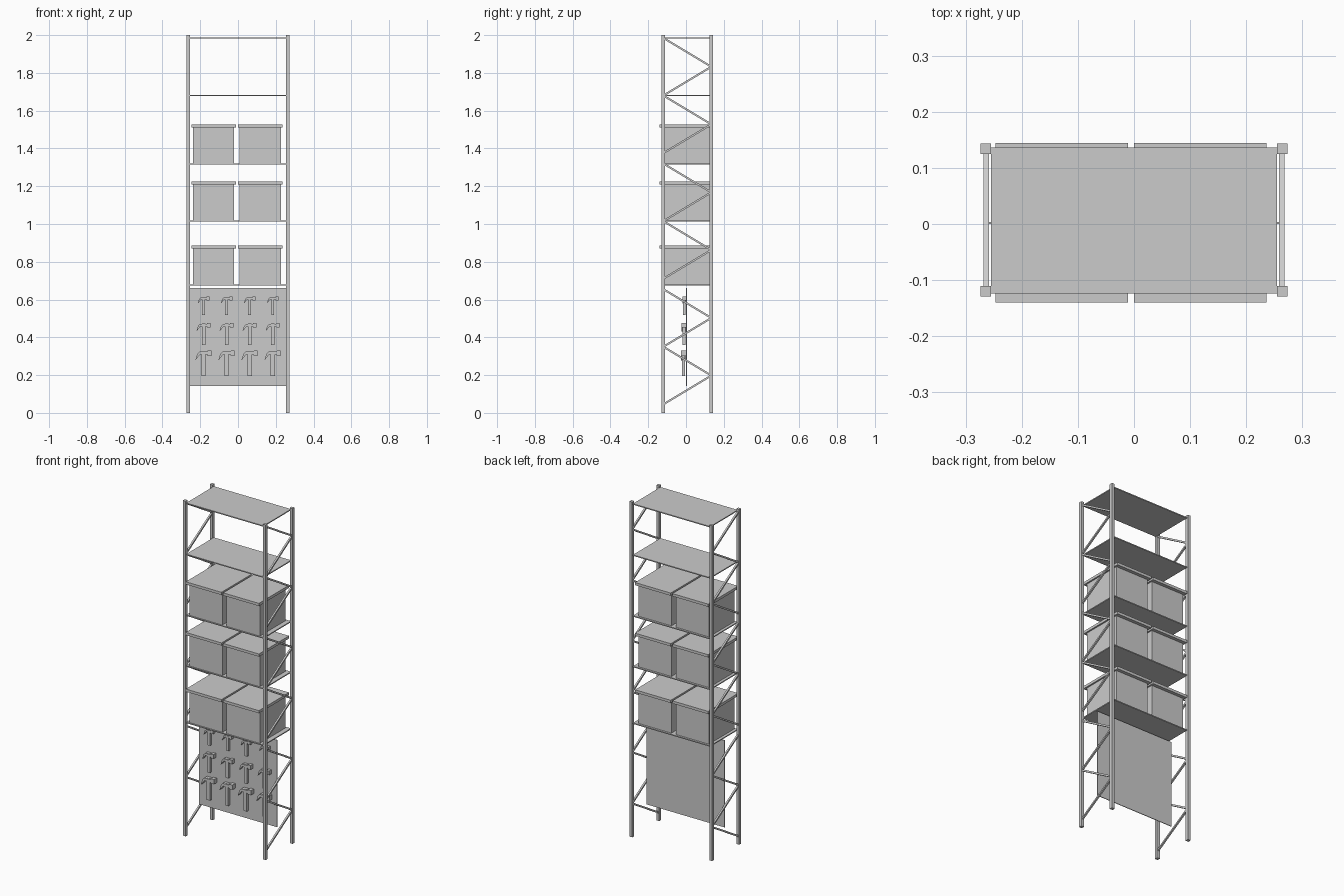
import bpy
import bmesh
from mathutils import Vector

if "Cube" in bpy.data.objects:
    bpy.data.objects.remove(bpy.data.objects["Cube"])


def mesh_object(name, bm):
    bmesh.ops.recalc_face_normals(bm, faces=bm.faces)
    mesh = bpy.data.meshes.new(name)
    bm.to_mesh(mesh)
    bm.free()
    obj = bpy.data.objects.new(name, mesh)
    bpy.context.collection.objects.link(obj)
    return obj


def add_box(bm, lo, hi):
    """Add an axis-aligned box between two corners."""
    lo, hi = Vector(lo), Vector(hi)
    verts = bmesh.ops.create_cube(bm, size=1)["verts"]
    for v in verts:
        v.co = (lo + hi) / 2 + v.co * (hi - lo)


def box(name, lo, hi):
    bm = bmesh.new()
    add_box(bm, lo, hi)
    return mesh_object(name, bm)


def add_bar(bm, a, b, width):
    """Add a square bar running from a to b."""
    a, b = Vector(a), Vector(b)
    d = b - a
    rot = d.to_track_quat('Z', 'X')
    verts = bmesh.ops.create_cube(bm, size=1)["verts"]
    for v in verts:
        v.co = (a + b) / 2 + rot @ Vector((v.co.x * width, v.co.y * width, v.co.z * d.length))


def add_prism(bm, profile, y0, y1):
    """Extrude an x-z profile from y0 to y1."""
    face = bm.faces.new([bm.verts.new((x, y0, z)) for x, z in profile])
    ext = bmesh.ops.extrude_face_region(bm, geom=[face])["geom"]
    verts = [g for g in ext if isinstance(g, bmesh.types.BMVert)]
    bmesh.ops.translate(bm, verts=verts, vec=(0, y1 - y0, 0))


# Side frames: corner posts and zigzag braces in three modules
POST_X, FRONT_Y, BACK_Y = 0.264, -0.120, 0.134
for side, s in (("left", -1), ("right", 1)):
    for end, y in (("front", FRONT_Y), ("back", BACK_Y)):
        box(f"{side}_{end}_post", (s * POST_X - 0.0095, y - 0.0095, 0),
            (s * POST_X + 0.0095, y + 0.0095, 2))
    bm = bmesh.new()
    x = s * (POST_X - 0.001)
    for top in (0.655, 1.32, 1.985):
        for i in range(4):
            y0, y1 = (FRONT_Y, BACK_Y) if i % 2 == 0 else (BACK_Y, FRONT_Y)
            z = top - i * 0.1525
            add_bar(bm, (x, y0, z), (x, y1, z - 0.1525), 0.010)
    mesh_object(f"{side}_braces", bm)

# Shelves
for i, z in enumerate((0.68, 1.018, 1.32, 1.683, 1.988)):
    box(f"shelf_{i + 1}", (-0.255, -0.124, z - 0.006), (0.255, 0.136, z))

# Lidded storage bins, two per shelf
for level, z in enumerate((0.68, 1.018, 1.32)):
    for side, x in (("left", -0.129), ("right", 0.118)):
        box(f"bin_{side}_{level + 1}", (x - 0.109, -0.119, z), (x + 0.109, 0.124, z + 0.193))
        box(f"bin_lid_{side}_{level + 1}", (x - 0.118, -0.140, z + 0.190),
            (x + 0.118, 0.144, z + 0.206))

# Tool board
box("tool_board", (-0.258, 0, 0.143), (0.258, 0.004, 0.662))

# Hammers: three sizes, four of each; drooping claw on the left, striking face on the right
HEAD = [(0.042, 0), (0.042, -0.028), (0.022, -0.028), (0.020, -0.022), (-0.020, -0.022),
        (-0.044, -0.052), (-0.034, -0.018), (-0.022, -0.006), (0.020, -0.006), (0.022, 0)]
for row, (top, k) in enumerate(((0.33, 1.0), (0.476, 0.87), (0.615, 0.71))):
    for col in range(4):
        x = -0.182 + col * 0.122
        bm = bmesh.new()
        add_prism(bm, [(x + px * k, top + pz * k) for px, pz in HEAD], -0.027 * k, 0)
        add_box(bm, (x - 0.011 * k, -0.022 * k, top - 0.135 * k),
                (x + 0.011 * k, -0.004 * k, top - 0.004 * k))
        mesh_object(f"hammer_{row + 1}_{col + 1}", bm)
